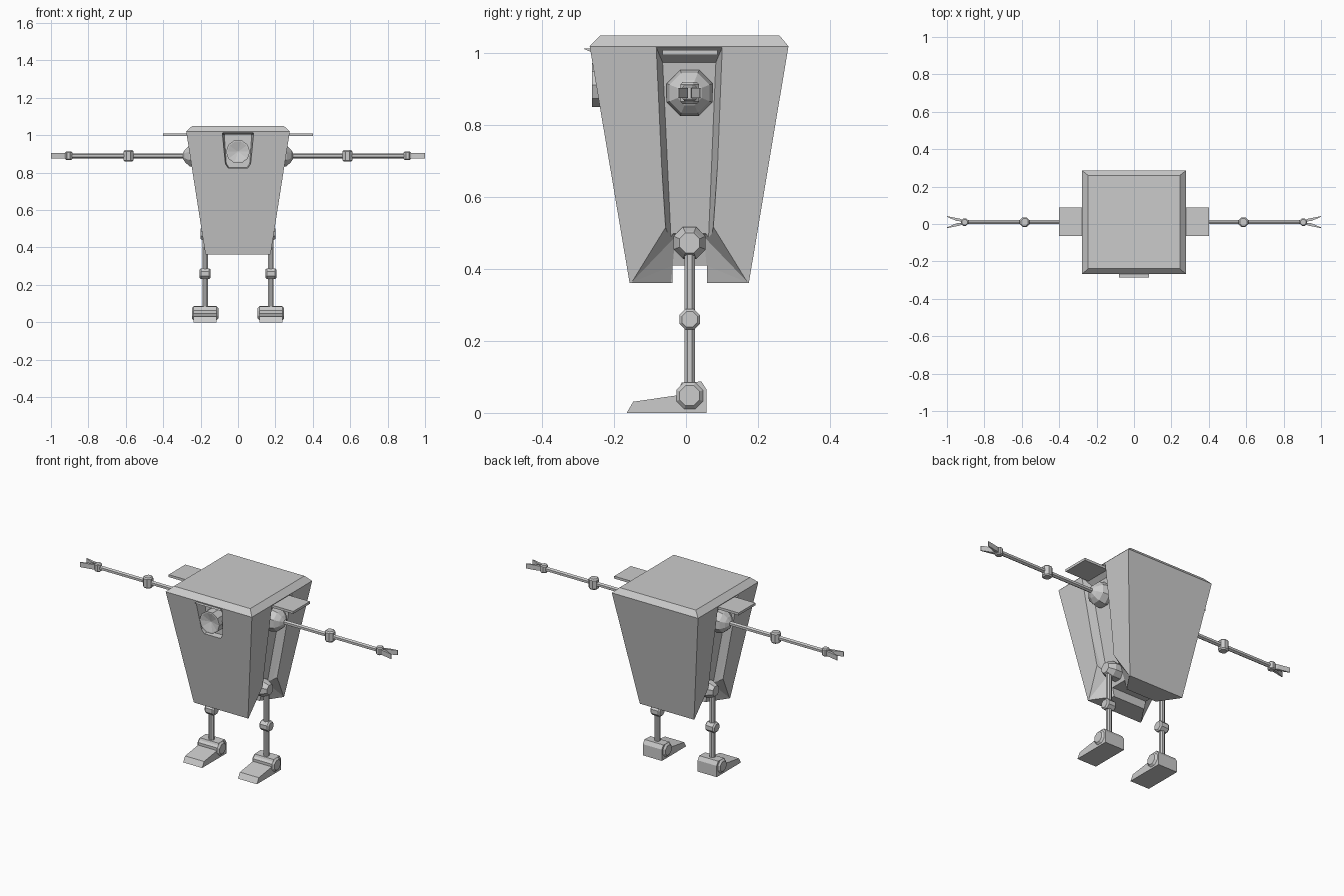
import bpy, bmesh, math
from mathutils import Vector

if "Cube" in bpy.data.objects:
    bpy.data.objects.remove(bpy.data.objects["Cube"])

YC = 0.01  # limb plane


def finish(bm, name, mirror=False):
    bmesh.ops.recalc_face_normals(bm, faces=bm.faces)
    me = bpy.data.meshes.new(name)
    bm.to_mesh(me)
    bm.free()
    ob = bpy.data.objects.new(name, me)
    bpy.context.collection.objects.link(ob)
    if mirror:
        m = ob.modifiers.new("mirror", 'MIRROR')
        m.use_mirror_merge = False
    return ob


def hull(name, pts, mirror=False):
    bm = bmesh.new()
    for p in pts:
        bm.verts.new(p)
    res = bmesh.ops.convex_hull(bm, input=bm.verts)
    loose = [v for v in bm.verts if not v.link_faces]
    bmesh.ops.delete(bm, geom=loose, context='VERTS')
    bmesh.ops.dissolve_limit(bm, angle_limit=0.01, verts=bm.verts, edges=bm.edges)
    return finish(bm, name, mirror)


def box(name, x0, x1, y0, y1, z0, z1, mirror=False):
    return hull(name, [(x, y, z) for x in (x0, x1) for y in (y0, y1) for z in (z0, z1)], mirror)


def lathe(name, origin, axis, prof, n=8, mirror=False):
    """Rings of (distance along axis, radius) around a main axis."""
    a = 'xyz'.index(axis)
    bm = bmesh.new()
    rings = []
    for t, r in prof:
        ring = []
        for i in range(n):
            ang = 2 * math.pi * (i + 0.5) / n
            v = Vector(origin)
            v[a] += t
            v[(a + 1) % 3] += r * math.cos(ang)
            v[(a + 2) % 3] += r * math.sin(ang)
            ring.append(bm.verts.new(v))
        rings.append(ring)
    for p, q in zip(rings, rings[1:]):
        for i in range(n):
            j = (i + 1) % n
            bm.faces.new((p[i], p[j], q[j], q[i]))
    bm.faces.new(rings[0])
    bm.faces.new(rings[-1])
    return finish(bm, name, mirror)


def joint(name, origin, axis, r, h):
    c = r * 0.25
    return lathe(name, origin, axis, [(-h, r - c), (-h + c, r), (h - c, r), (h, r - c)], 8, True)


def rect(x, y0, y1, z):
    return [(x, y0, z), (x, y1, z), (-x, y0, z), (-x, y1, z)]


# Tapered body with chamfered lid
body = hull("body", rect(.174, -.157, .175, .362) + rect(.277, -.268, .285, 1.02)
            + rect(.245, -.238, .26, 1.05))

# Cutters: side channels, leg openings, belly groove, eye recess
cutters = []
for s in (1, -1):
    cutters.append(hull("channel_cutter", [(s * x, y, z) for x, y, z in (
        (.329, -.101, 1.06), (.329, .119, 1.06), (.225, -.065, .975), (.225, .083, .975),
        (.216, -.054, .3), (.216, .068, .3), (.116, -.033, .3), (.116, .055, .3))]))
    half = [(.176, -.153, .362), (.192, -.087, .463), (.206, -.052, .53),
            (.276, -.153, .362), (.292, -.087, .463), (.306, -.052, .53),
            (.176, -.153, .31), (.276, -.153, .31), (.1, -.042, .362),
            (.1, -.042, .31), (.11, -.037, .41), (.13, -.03, .49)]
    cutters.append(hull("leg_opening_cutter", [(s * x, y, z) for x, y, z in half]
                        + [(s * x, 2 * YC - y, z) for x, y, z in half]))
cutters.append(box("groove_cutter", -.4, .4, -.038, .058, .3, .41))
eye = [(.092, 1.018), (.078, .84), (.06, .815)]
cutters.append(hull("eye_cutter",
    [(s * x, -.32, z) for s in (1, -1) for x, z in eye]
    + [(s * x * .8, -.2, .912 + (z - .912) * .87) for s in (1, -1) for x, z in eye]))

bpy.context.view_layer.objects.active = body
for c in cutters:
    m = body.modifiers.new("cut", 'BOOLEAN')
    m.operation = 'DIFFERENCE'
    m.solver = 'EXACT'
    m.object = c
    bpy.ops.object.modifier_apply(modifier=m.name)
    bpy.data.objects.remove(c)

# Eye lens with a shallow dished front, and its lid
lathe("eye_lens", (0, 0, .912), 'y',
      [(-.19, .064), (-.262, .064), (-.262, .056), (-.247, .003)], 10)
hull("eye_lid", [(s * .08, y, z) for s in (1, -1) for y, z in
                 ((-.285, 1.013), (-.262, 1.003), (-.2, 1.003), (-.2, 1.016))])

# Side flaps
box("side_flap", .2, .40, -.065, .088, .995, 1.009, True)

# Arms
AZ = .89
lathe("shoulder", (.225, YC, AZ), 'x',
      [(-.03, .06), (.0, .069), (.035, .06), (.058, .037), (.07, .016)], 8, True)
lathe("arm", (0, YC, AZ), 'x', [(.26, .013), (.905, .013)], 6, True)
joint("elbow", (.585, YC, AZ), 'z', .028, .031)
joint("wrist", (.905, YC, AZ), 'z', .021, .022)
for s, side in ((1, "back"), (-1, "front")):
    hull("finger_" + side, [(x, YC + s * y, AZ + h) for x, y in
         ((.905, .004), (.93, .018), (.945, .005), (1.0, .032), (1.0, .028))
         for h in (-.014, .014)], True)

# Legs
LX = .176
lathe("hip", (0, YC, .473), 'x', [(.1, .048), (.165, .048), (.19, .036), (.2, .03)], 8, True)
lathe("leg", (LX, YC, 0), 'z', [(.05, .016), (.473, .016)], 8, True)
joint("knee", (LX, YC, .26), 'x', .031, .03)
joint("ankle", (LX, YC, .048), 'x', .04, .071)

# Feet: sloped toe and raised heel block
toe = [(-.165, 0), (-.147, .031), (-.03, .048), (.057, .048), (.057, 0)]
hull("foot", [(LX + s * .061, y, z) for s in (1, -1) for y, z in toe], True)
heel = [(-.03, .04), (-.012, .085), (.043, .087), (.057, .065), (.057, .04)]
hull("heel", [(LX + s * .061, y, z) for s in (1, -1) for y, z in heel], True)
